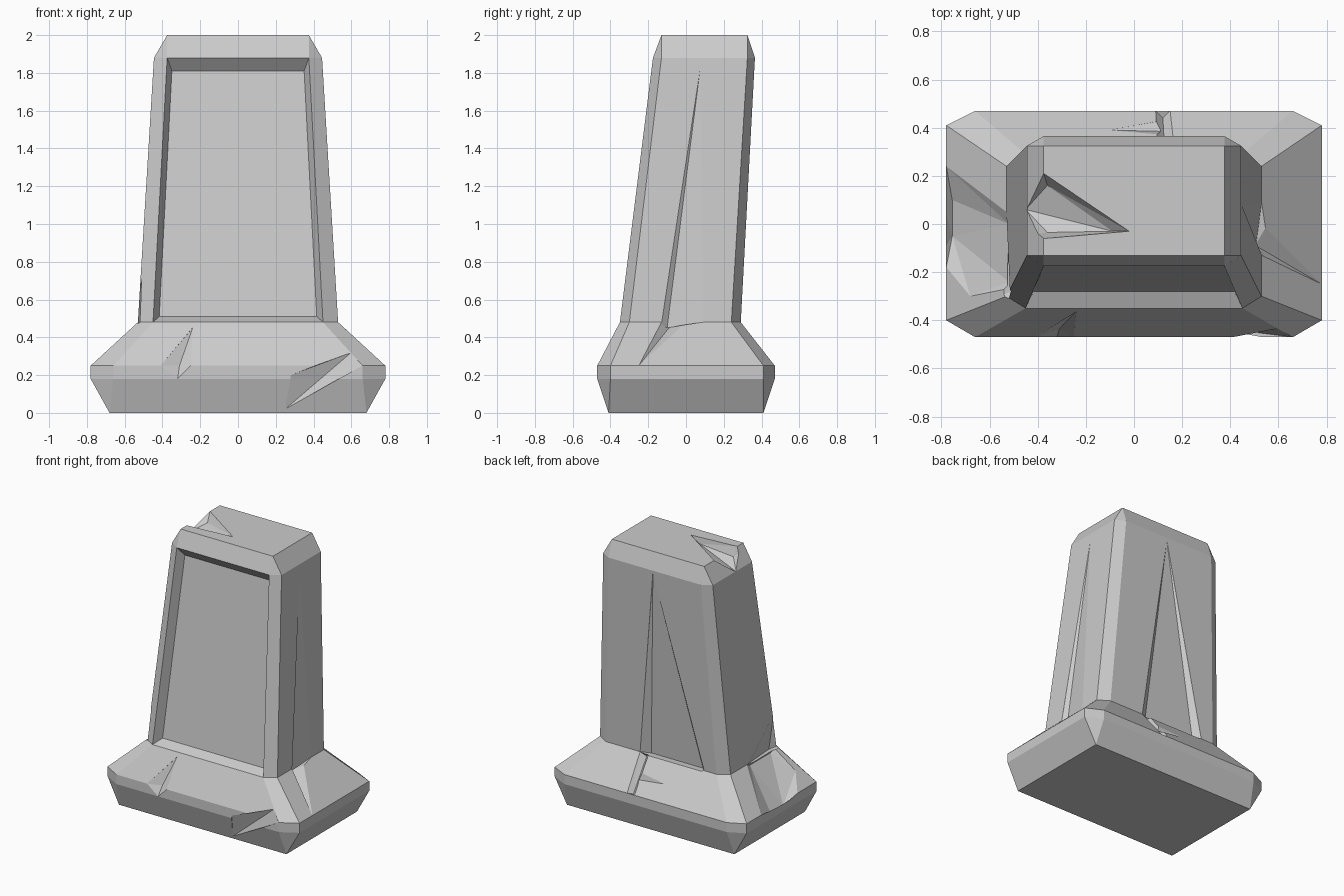
import bpy, bmesh
from mathutils import Vector

if "Cube" in bpy.data.objects:
    bpy.data.objects.remove(bpy.data.objects["Cube"])


def finish(bm, name):
    bmesh.ops.recalc_face_normals(bm, faces=bm.faces)
    me = bpy.data.meshes.new(name)
    bm.to_mesh(me)
    bm.free()
    ob = bpy.data.objects.new(name, me)
    bpy.context.collection.objects.link(ob)
    return ob


def ring(bm, z, x, xc, y0, y1, y0c, y1c):
    # Octagon: x / y0 / y1 are outer limits, the c values are where corners are clipped
    pts = [(-xc, y0), (xc, y0), (x, y0c), (x, y1c), (xc, y1), (-xc, y1), (-x, y1c), (-x, y0c)]
    return [bm.verts.new((px, py, z)) for px, py in pts]


# Pedestal and leaning shaft, lofted as one solid
bm = bmesh.new()
rings = [ring(bm, *r) for r in (
    (0.00, 0.68, 0.68, -0.41, 0.41, -0.41, 0.41),
    (0.18, 0.78, 0.66, -0.47, 0.47, -0.40, 0.41),
    (0.25, 0.78, 0.66, -0.47, 0.47, -0.40, 0.41),
    (0.48, 0.53, 0.45, -0.35, 0.29, -0.30, 0.24),
    (1.88, 0.445, 0.375, -0.175, 0.365, -0.13, 0.325),
    (2.00, 0.375, 0.375, -0.13, 0.325, -0.13, 0.325))]
panel = None
for k, (a, b) in enumerate(zip(rings, rings[1:])):
    for i in range(8):
        j = (i + 1) % 8
        f = bm.faces.new((a[i], a[j], b[j], b[i]))
        if k == 3 and i == 0:
            panel = f
bm.faces.new(rings[0][::-1])
bm.faces.new(rings[-1])

# Recessed front panel
bm.normal_update()
bmesh.ops.inset_region(bm, faces=[panel], thickness=0.03, depth=0)
for v in panel.verts:
    s = 1 if v.co.x > 0 else -1
    v.co = (s * 0.35, -0.117, 1.81) if v.co.z > 1 else (s * 0.417, -0.28, 0.51)
bmesh.ops.remove_doubles(bm, verts=bm.verts, dist=0.0005)
stone = finish(bm, "stone_pillar")


def chip(name, outline, floor, out):
    # Cuts a faceted chip: surface outline, deeper floor points, outward direction
    bm = bmesh.new()
    o = Vector(out).normalized() * 0.08
    pts = [Vector(p) for p in outline]
    for p in pts + [p + o for p in pts] + [Vector(p) for p in floor]:
        bm.verts.new(p)
    hull = bmesh.ops.convex_hull(bm, input=bm.verts)
    junk = {e for e in hull["geom_interior"] + hull["geom_unused"]
            if isinstance(e, bmesh.types.BMVert)}
    bmesh.ops.delete(bm, geom=list(junk), context='VERTS')
    cutter = finish(bm, name)
    cutter.hide_render = True
    mod = stone.modifiers.new(name, 'BOOLEAN')
    mod.operation, mod.solver, mod.object = 'DIFFERENCE', 'EXACT', cutter
    bpy.context.view_layer.objects.active = stone
    bpy.ops.object.modifier_apply(modifier=name)
    bpy.data.objects.remove(cutter)


# Long cracks on the right and back of the shaft
chip("right_crack", [(.447, .08, 1.86), (.53, -.13, .47), (.53, .09, .48)],
     [(.505, -.10, .45)], (1, 0, .06))
chip("right_groove", [(.78, -.25, .25), (.53, -.13, .48), (.53, .0, .48)],
     [(.505, -.09, .45)], (.7, 0, .75))
chip("back_crack", [(.015, .363, 1.86), (.17, .29, .48), (-.35, .29, .48)],
     [(.11, .245, .47), (-.31, .245, .47)], (0, 1, -.05))
chip("back_groove", [(.17, .29, .48), (.10, .29, .48), (.09, .47, .25), (.15, .47, .25)],
     [(.13, .27, .45), (.12, .44, .24)], (0, .8, .6))
chip("back_nick", [(.12, .43, .30), (.12, .37, .38), (-.10, .39, .352)],
     [(.11, .385, .325)], (0, .8, .6))

# Broken top edge
chip("top_chip", [(-.02, -.03, 2), (-.375, .21, 2), (-.45, .17, 2), (-.45, -.05, 2), (-.37, -.06, 2)],
     [(-.09, -.03, 1.955), (-.36, .16, 1.94), (-.36, -.035, 1.93), (-.45, .06, 1.88)], (0, 0, 1))

# Damage on the left side of the shaft and pedestal
chip("left_shaft_chip", [(-.515, -.28, .72), (-.53, .05, .48), (-.53, -.32, .48)],
     [(-.485, -.27, .46), (-.50, -.05, .46)], (-1, 0, .06))
chip("left_pedestal_chip",
     [(-.53, .05, .48), (-.78, .24, .25), (-.78, -.18, .25), (-.68, -.30, .342), (-.53, -.27, .48)],
     [(-.52, .0, .455), (-.52, -.24, .455), (-.755, .10, .21), (-.755, -.05, .20)], (-.7, 0, .75))

# Small front chips
chip("front_left_chip", [(-.24, -.363, .45), (-.41, -.47, .25), (-.25, -.47, .25)],
     [(-.32, -.47, .18), (-.31, -.435, .25)], (0, -.85, .5))
chip("front_right_chip", [(.25, -.418, .02), (.28, -.47, .20), (.60, -.436, .32), (.66, -.47, .25)],
     [(.45, -.45, .22)], (0, -1, .1))
